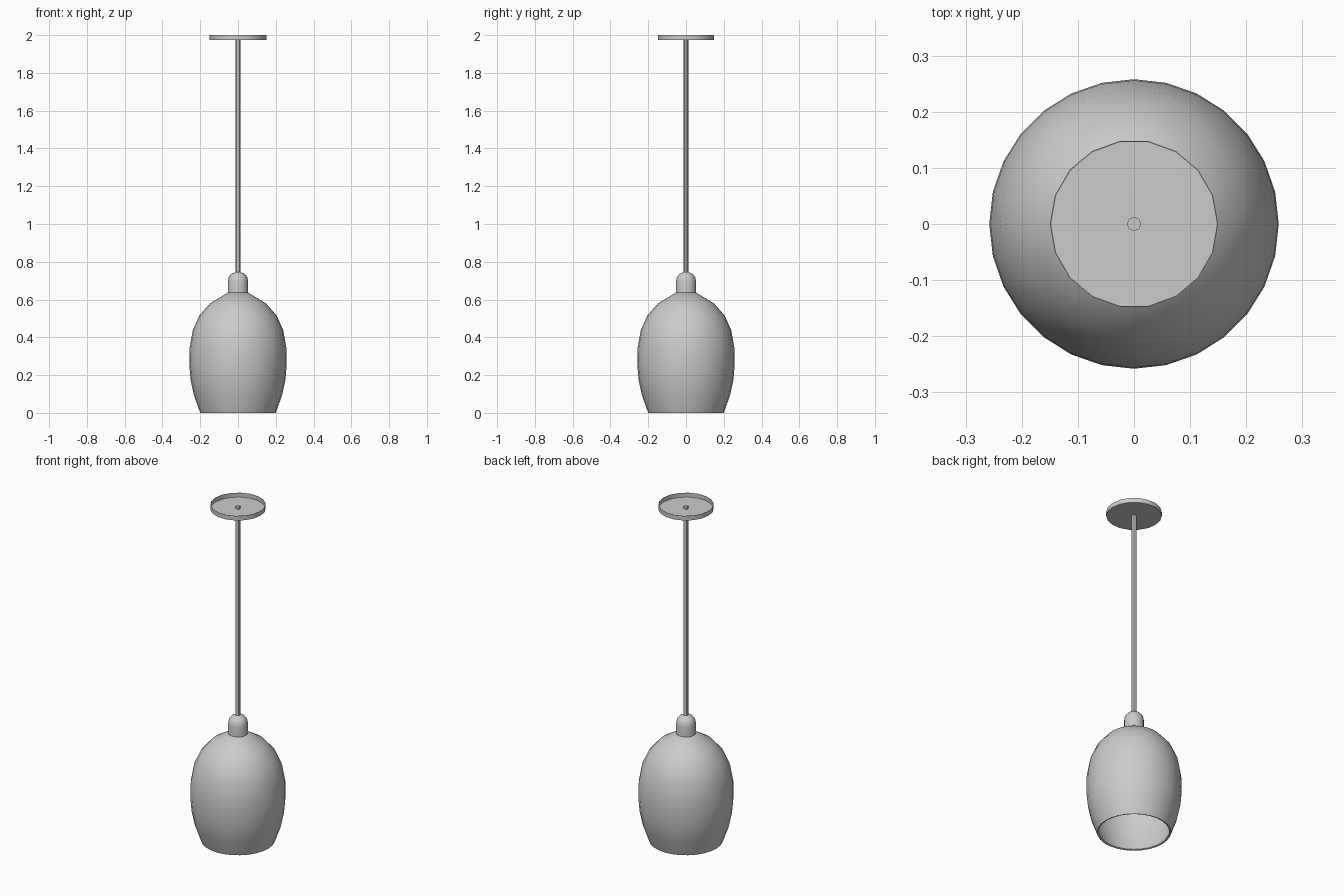
import bpy, bmesh, math

cube = bpy.data.objects.get("Cube")
if cube:
    bpy.data.objects.remove(cube)

grey = bpy.data.materials.new("light_grey")
grey.use_nodes = True
colour = (0.6, 0.6, 0.6, 1)
grey.diffuse_color = colour
grey.node_tree.nodes["Principled BSDF"].inputs["Base Color"].default_value = colour


def lathe(name, profile, sides, wall=0):
    """Turn a (radius, height) profile, listed from the bottom up, around z."""
    bm = bmesh.new()
    rings = []
    for r, z in profile:
        if r == 0:
            rings.append([bm.verts.new((0, 0, z))] * sides)
        else:
            turns = [math.tau * i / sides for i in range(sides)]
            rings.append([bm.verts.new((r * math.cos(a), r * math.sin(a), z)) for a in turns])
    for low, high in zip(rings, rings[1:]):
        for i in range(sides):
            j = (i + 1) % sides
            corners = dict.fromkeys((low[i], low[j], high[j], high[i]))
            bm.faces.new(list(corners))
    mesh = bpy.data.meshes.new(name)
    bm.to_mesh(mesh)
    bm.free()
    mesh.materials.append(grey)
    obj = bpy.data.objects.new(name, mesh)
    bpy.context.collection.objects.link(obj)
    bpy.ops.object.select_all(action="DESELECT")
    obj.select_set(True)
    bpy.context.view_layer.objects.active = obj
    if wall:
        solid = obj.modifiers.new("wall", "SOLIDIFY")
        solid.thickness = wall
        solid.offset = -1
        bpy.ops.object.modifier_apply(modifier=solid.name)
    bpy.ops.object.shade_smooth_by_angle(angle=math.radians(45))
    return obj


# Ceiling canopy: a shallow dish, open on top
lathe("ceiling_canopy", [(0, 1.973), (0.15, 1.973), (0.15, 2.0)], 18, wall=0.002)

# Hanging rod, its end just showing inside the dish
lathe("hanging_rod", [(0, 0.72), (0.0125, 0.72), (0.0125, 1.99), (0, 1.99)], 8)

# Domed socket cap
lathe("socket_cap", [(0, 0.635), (0.054, 0.635), (0.054, 0.695), (0.049, 0.72),
                     (0.034, 0.737), (0.013, 0.745), (0, 0.745)], 18)

# Egg-shaped shade, open at the bottom
lathe("shade", [(0.2, 0), (0.234, 0.095), (0.251, 0.175), (0.258, 0.255), (0.256, 0.345),
                (0.239, 0.44), (0.205, 0.515), (0.15, 0.578), (0.054, 0.637), (0, 0.637)],
      28, wall=0.01)
